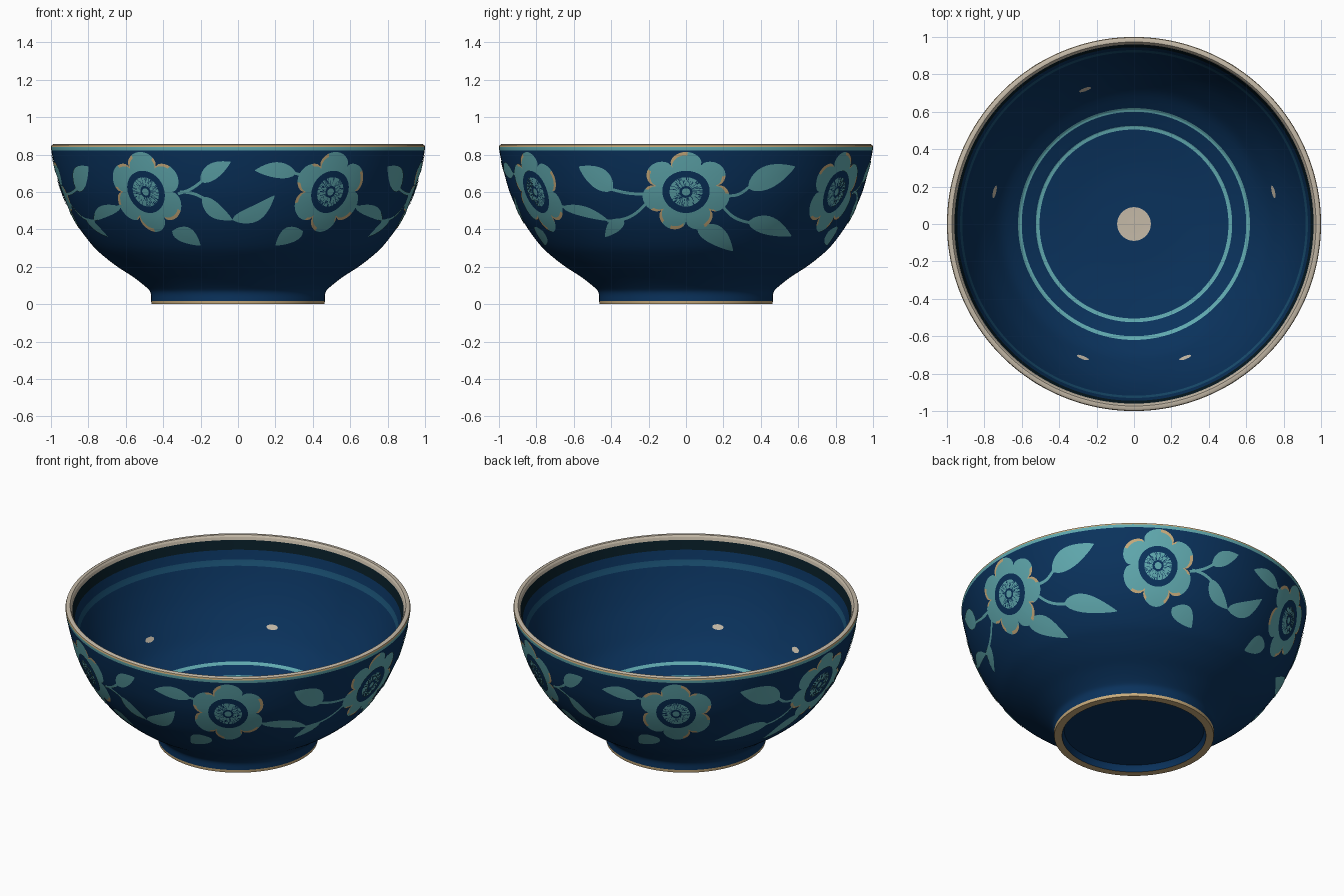
import bpy, bmesh, math, random

if "Cube" in bpy.data.objects:
    bpy.data.objects.remove(bpy.data.objects["Cube"])
random.seed(4)


def material(name, rgb):
    m = bpy.data.materials.new(name)
    m.diffuse_color = (*rgb, 1)
    m.use_nodes = True
    m.node_tree.nodes["Principled BSDF"].inputs["Base Color"].default_value = m.diffuse_color
    return m


MATS = [material("deep blue glaze", (.003, .032, .108)),
        material("teal paint", (.118, .40, .43)),
        material("cream clay", (.56, .49, .39)),
        material("tan clay", (.58, .41, .20)),
        material("dark rim glaze", (.002, .011, .018)),
        material("muted teal glaze", (.010, .08, .17))]
BLUE, TEAL, CREAM, TAN, DARK, MUTED = range(6)


def smooth(pts, n=4):
    """Catmull-Rom curve through (r, z) points."""
    out = []
    p = [pts[0]] + pts + [pts[-1]]
    for i in range(1, len(p) - 2):
        a, b, c, d = p[i - 1:i + 3]
        for k in range(n):
            t = k / n
            out.append(tuple(.5 * (2 * b[j] + (c[j] - a[j]) * t
                       + (2 * a[j] - 5 * b[j] + 4 * c[j] - d[j]) * t * t
                       + (3 * b[j] - a[j] - 3 * c[j] + d[j]) * t ** 3) for j in (0, 1)))
    return out + [pts[-1]]


def finish(name, bm, angle=40):
    me = bpy.data.meshes.new(name)
    for m in MATS:
        me.materials.append(m)
    bm.to_mesh(me)
    bm.free()
    ob = bpy.data.objects.new(name, me)
    bpy.context.collection.objects.link(ob)
    bpy.ops.object.select_all(action='DESELECT')
    ob.select_set(True)
    bpy.context.view_layer.objects.active = ob
    bpy.ops.object.shade_smooth_by_angle(angle=math.radians(angle))


def lathe(name, profile, rule, seg=160):
    """Revolve an (r, z) profile; rule(r, z) gives the colour of each band."""
    bm = bmesh.new()
    rings = []
    for r, z in profile:
        if r < 1e-6:
            rings.append([bm.verts.new((0, 0, z))] * seg)
        else:
            rings.append([bm.verts.new((r * math.cos(2 * math.pi * i / seg),
                                        r * math.sin(2 * math.pi * i / seg), z)) for i in range(seg)])
    for k in range(len(rings) - 1):
        a, b = rings[k], rings[k + 1]
        r = (profile[k][0] + profile[k + 1][0]) / 2
        z = (profile[k][1] + profile[k + 1][1]) / 2
        for i in range(seg):
            j = (i + 1) % seg
            vs = list(dict.fromkeys((a[i], a[j], b[j], b[i])))
            bm.faces.new(vs).material_index = rule(r, z)
    finish(name, bm)


# Bowl profile: underside, foot, outer wall, rim, inner wall
foot = [(0, .04), (.405, .04), (.412, .03), (.417, 0), (.462, 0), (.465, .018)]
outer = smooth([(.465, .018), (.467, .06), (.49, .09), (.56, .145), (.64, .197), (.71, .25),
                (.775, .31), (.85, .41), (.90, .5), (.943, .6), (.972, .7), (.99, .78),
                (.998, .822), (1, .840)])
rim = [(.997, .850), (.988, .855), (.973, .854), (.965, .843)]
inner = smooth([(.965, .843), (.960, .826), (.945, .77), (.93, .715), (.918, .68), (.885, .59),
                (.835, .48), (.77, .37), (.705, .28), (.62, .207), (.60, .195), (.525, .163),
                (.505, .157), (.3, .127), (.09, .12), (0, .12)])


def outside_colour(r, z):
    if z < .018:
        return TAN if r > .416 else BLUE
    if z > .840:
        return TAN if r > .995 else CREAM
    return TEAL if z > .822 and r > .97 else BLUE


def inside_colour(r, z):
    if z > .77:
        return CREAM if z > .826 else DARK
    if .68 < z < .715:
        return MUTED
    if .60 < r < .62 or .505 < r < .525:
        return TEAL
    return CREAM if r < .09 else BLUE


lathe("bowl_outside", foot + outer[1:] + rim, outside_colour)
lathe("bowl_inside", inner, inside_colour)


def radius(z, prof=outer):
    for (r0, z0), (r1, z1) in zip(prof, prof[1:]):
        if min(z0, z1) <= z <= max(z0, z1) and z0 != z1:
            return r0 + (r1 - r0) * (z - z0) / (z1 - z0)
    return .95


def on_wall(az, z, lift=.004, prof=outer):
    r = radius(z, prof) + lift
    return (r * math.cos(az), r * math.sin(az), z)


def ribbon(bm, place, p0, p1, width, bend=0, leaf=True, n=12):
    """Painted leaf or stem; place() turns the angle in the view into an azimuth."""
    dx, dz = p1[0] - p0[0], p1[1] - p0[1]
    ln = math.hypot(dx, dz)
    nx, nz = -dz / ln, dx / ln
    rows = []
    for i in range(n + 1):
        t = i / n
        w = width * (max(.04, math.sin(math.pi * t ** .8) ** .8) if leaf else 1) / 2
        c = bend * math.sin(math.pi * t)
        row = []
        for s in (-1, -.33, .33, 1):
            x = p0[0] + dx * t + nx * (c + s * w)
            z = p0[1] + dz * t + nz * (c + s * w)
            a = math.asin(max(-1, min(1, x / radius(z))))
            row.append(bm.verts.new(on_wall(place(a), z)))
        rows.append(row)
    flip = place(.1) < place(0)
    for a, b in zip(rows, rows[1:]):
        for k in range(3):
            f = (a[k], b[k], b[k + 1], a[k + 1])
            bm.faces.new(f[::-1] if flip else f).material_index = TEAL


def flower(name, az0, petals):
    """Petals with broken tan edges, an open blue ring and a speckled eye."""
    bm = bmesh.new()
    seg = 168
    rings = []
    levels = [0, .02, .032, .05, .065, .08, .115, .14, .17, .93, 1]
    for k, lv in enumerate(levels):
        ring = []
        for i in range(seg):
            a = 2 * math.pi * i / seg
            lobe = abs(math.cos(petals / 2 * (a - math.pi / 2))) ** .55
            edge = .16 + .058 * lobe
            s = lv if lv < .14 else .14 + (edge - .14) * (k - 7) / 3
            if k == 9:
                s = edge - .018
            u, v = s * math.cos(a) * (1.1 if petals == 7 else 1), s * math.sin(a) * .98
            ring.append(bm.verts.new(on_wall(az0 + u / .943, .6 + v)))
        rings.append(ring)
    for k in range(len(levels) - 1):
        for i in range(seg):
            if k in (1, 5) or (k in (2, 3, 4) and random.random() < .25):
                continue   # bare glaze shows through
            j = (i + 1) % seg
            f = bm.faces.new((rings[k][i], rings[k + 1][i], rings[k + 1][j], rings[k][j]))
            a = 2 * math.pi * i / seg
            tan = k == 9 and math.sin(petals * a + 1) + math.sin(5 * a + az0) > .1
            f.material_index = TAN if tan else TEAL
    bmesh.ops.remove_doubles(bm, verts=bm.verts, dist=1e-5)
    finish(name, bm)


for i, deg in enumerate((0, 58.5, 121.5, 180, 238.5, 301.5)):
    flower(f"flower_{i + 1}", math.radians(deg), 7 if i % 3 == 0 else 6)

# Leaves: start, tip, width, bend (in the view facing that part of the wall)
front_leaves = [((-.20, .655), (-.04, .76), .085, .01), ((-.19, .57), (-.03, .45), .08, -.015),
                ((-.03, .45), (.195, .58), .085, -.03), ((.31, .70), (.09, .715), .085, -.01),
                ((-.35, .39), (-.20, .315), .085, .015), ((.345, .39), (.20, .315), .085, -.015)]
front_stems = [((-.32, .59), (-.19, .66), -.01), ((-.31, .60), (-.18, .565), .01),
               ((.30, .70), (.36, .66), .01)]
side_leaves = [((.33, .62), (.58, .735), .12, .01), ((.33, .44), (.56, .365), .10, .015),
               ((.06, .41), (.25, .285), .105, .02),
               ((-.39, .61), (-.57, .735), .11, -.01), ((-.66, .52), (-.41, .445), .055, .01),
               ((-.33, .45), (-.43, .36), .07, -.01)]
side_stems = [((.20, .58), (.34, .63), -.02), ((.19, .53), (.34, .435), -.02),
              ((-.20, .59), (-.40, .615), .01), ((-.21, .54), (-.42, .445), .03),
              ((-.71, .56), (-.65, .52), -.01)]
bm = bmesh.new()
places = [(lambda a: a - math.pi / 2, front_leaves, front_stems),
          (lambda a: a + math.pi / 2, front_leaves, front_stems),
          (lambda a: a, side_leaves, side_stems),
          (lambda a: math.pi - a, side_leaves, side_stems)]   # left side mirrors the right
for place, leaves, stems in places:
    for p0, p1, w, bend in leaves:
        ribbon(bm, place, p0, p1, w, bend)
    for p0, p1, bend in stems:
        ribbon(bm, place, p0, p1, .016, bend, leaf=False)
finish("vine_leaves", bm)

# Small bare-clay flecks on the inner wall
bm = bmesh.new()
for deg in (13, 110, 167, 249, 291):
    ring = []
    for i in range(12):
        a = 2 * math.pi * i / 12
        ring.append(bm.verts.new(on_wall(math.radians(deg) + .045 * math.cos(a),
                                         .37 + .014 * math.sin(a), -.005, inner)))
    bm.faces.new(ring[::-1]).material_index = CREAM
finish("clay_flecks", bm)
